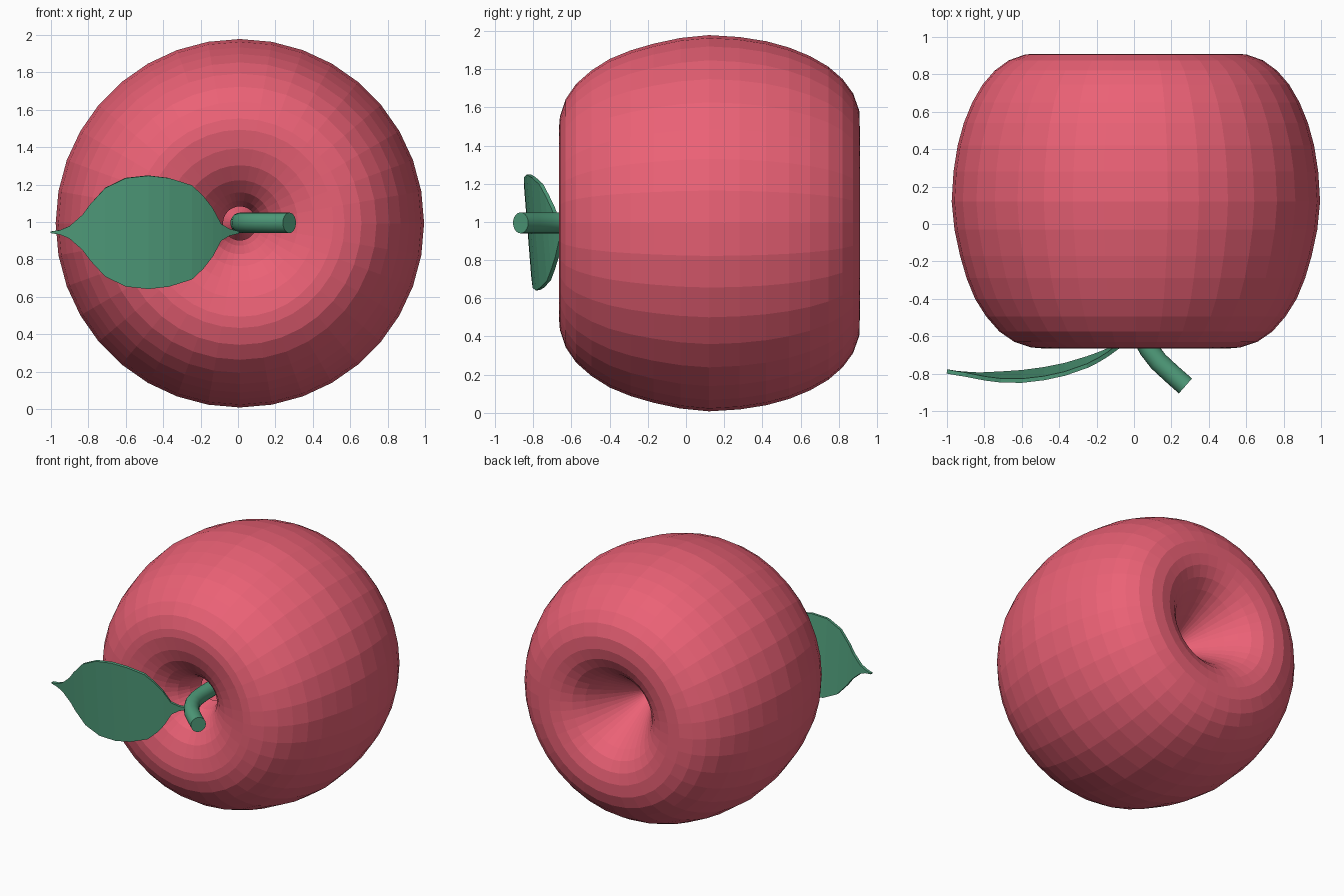
import bpy, bmesh, math
from mathutils import Vector

if "Cube" in bpy.data.objects:
    bpy.data.objects.remove(bpy.data.objects["Cube"])


def material(name, rgb):
    m = bpy.data.materials.new(name)
    m.diffuse_color = (*rgb, 1)
    m.use_nodes = True
    m.node_tree.nodes["Principled BSDF"].inputs["Base Color"].default_value = m.diffuse_color
    return m


def make(name, verts, faces, mat):
    me = bpy.data.meshes.new(name)
    me.from_pydata(verts, [], faces)
    bm = bmesh.new()
    bm.from_mesh(me)
    bmesh.ops.remove_doubles(bm, verts=bm.verts, dist=1e-5)
    bmesh.ops.recalc_face_normals(bm, faces=bm.faces)
    bm.to_mesh(me)
    bm.free()
    ob = bpy.data.objects.new(name, me)
    bpy.context.collection.objects.link(ob)
    me.materials.append(mat)
    return ob


def bridge(rows, n):
    """Quads between consecutive closed rings of n vertices."""
    return [(i * n + j, i * n + (j + 1) % n, (i + 1) * n + (j + 1) % n, (i + 1) * n + j)
            for i in range(rows - 1) for j in range(n)]


red = material("apple_red", (0.83, 0.12, 0.18))
green = material("leaf_green", (0.08, 0.34, 0.2))

# Apple body: (radius, y) profile from the open front pit to the closed back pit
profile = [(.09, -.32), (.12, -.42), (.165, -.5), (.23, -.565), (.31, -.618),
           (.4, -.65), (.5, -.665), (.56, -.66), (.65, -.63), (.73, -.575),
           (.8, -.495), (.86, -.4), (.905, -.29), (.94, -.17), (.97, -.03),
           (.985, .12), (.975, .28), (.953, .42), (.92, .54), (.875, .65),
           (.82, .745), (.755, .82), (.68, .875), (.59, .907), (.5, .91),
           (.42, .893), (.345, .853), (.28, .79), (.22, .71), (.16, .62),
           (.105, .53), (.05, .44), (0, .38)]
N = 36
verts = [(.01 + r * math.sin(2 * math.pi * j / N), y, .993 + r * math.cos(2 * math.pi * j / N))
         for r, y in profile for j in range(N)]
# Weld the apex of the back pit
faces = bridge(len(profile) - 1, N)
last = (len(profile) - 2) * N
faces += [(last + j, last + (j + 1) % N, last + N) for j in range(N)]
make("apple_body", verts[:last + N + 1], faces, red)

# Stem: round sweep along a bent path in the xy plane
path = [Vector(p) for p in [(.012, -.3), (.012, -.42), (.02, -.52), (.042, -.6),
                            (.08, -.67), (.13, -.735), (.2, -.8), (.275, -.866)]]
S = 20
verts = []
for i, p in enumerate(path):
    t = (path[min(i + 1, len(path) - 1)] - path[max(i - 1, 0)]).normalized()
    for j in range(S):
        a = 2 * math.pi * j / S
        q = p + Vector((-t.y, t.x)) * .053 * math.cos(a)
        verts.append((q.x, q.y, .995 + .055 * math.sin(a)))
faces = bridge(len(path), S)
faces += [tuple(range(S)), tuple(range(len(verts) - S, len(verts)))]
stem = make("stem", verts, faces, green)
for f in stem.data.polygons:
    f.use_smooth = len(f.vertices) == 4

# Leaf: (x, y, half width) stations, tilted slightly, with thickness
stations = [(0, -.6, .006), (-.05, -.632, .018), (-.095, -.66, .045), (-.14, -.686, .13),
            (-.19, -.712, .195), (-.25, -.738, .252), (-.37, -.777, .29),
            (-.48, -.8, .303), (-.6, -.815, .29), (-.71, -.818, .237),
            (-.79, -.815, .15), (-.83, -.812, .095), (-.9, -.803, .033),
            (-.95, -.797, .012), (-1, -.788, .004)]
across = (-1, -.5, 0, .5, 1)
K = len(across)
verts = [(x, y - .08 * w * u, .945 + w * u) for x, y, w in stations for u in across]
faces = [(i * K + j, i * K + j + 1, (i + 1) * K + j + 1, (i + 1) * K + j)
         for i in range(len(stations) - 1) for j in range(K - 1)]
leaf = make("leaf", verts, faces, green)
thick = leaf.modifiers.new("thickness", 'SOLIDIFY')
thick.thickness = .022
thick.offset = 0
